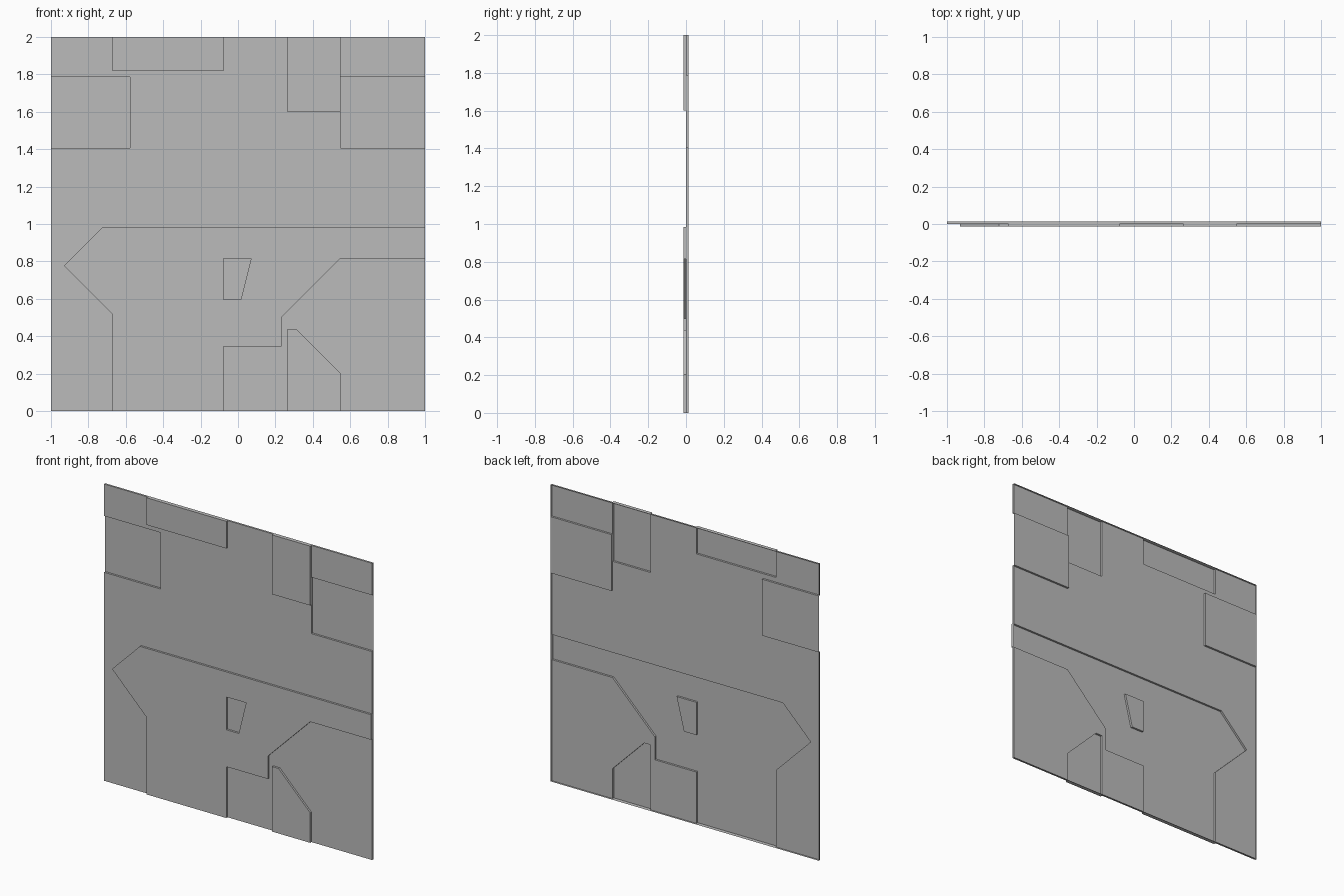
import bpy
import bmesh
from mathutils import Vector
from mathutils.geometry import delaunay_2d_cdt

cube = bpy.data.objects.get("Cube")
if cube:
    bpy.data.objects.remove(cube)

STEP = 0.0135  # depth of one relief level

grey = bpy.data.materials.new("plain_grey")
grey.use_nodes = True
grey.diffuse_color = (0.5, 0.5, 0.5, 1)
grey.node_tree.nodes["Principled BSDF"].inputs["Base Color"].default_value = (0.5, 0.5, 0.5, 1)


def rect(x0, x1, z0, z1):
    return [(x0, z0), (x1, z0), (x1, z1), (x0, z1)]


# Outlines in (x, z), counter-clockwise, each with the level change inside it
outlines = [
    (rect(-1, 1, 0, 2), 1),                     # whole sheet
    (rect(-1, -0.578, 1.405, 1.785), -1),       # right recess
    (rect(0.548, 1, 1.405, 1.785), -1),         # left recess
    (rect(-0.672, -0.078, 1.817, 2), 1),        # wide top panel
    (rect(0.264, 0.548, 1.6, 2), 1),            # tall top panel
    ([(0.264, 0), (0.548, 0), (0.548, 0.202),
      (0.312, 0.438), (0.264, 0.438)], 1),      # small foot panel
    ([(-0.672, 0), (-0.078, 0), (-0.078, 0.346), (0.232, 0.346),
      (0.232, 0.5), (0.548, 0.816), (1, 0.816), (1, 0.985),
      (-0.722, 0.985), (-0.93, 0.777), (-0.672, 0.519)], 1),  # large panel
    ([(-0.078, 0.595), (0.015, 0.595),
      (0.07, 0.816), (-0.078, 0.816)], -1),     # window in the large panel
]

# Split the sheet along all outlines
points, loops = [], []
for outline, _ in outlines:
    loops.append(list(range(len(points), len(points) + len(outline))))
    points += [Vector(p) for p in outline]
verts, _, tris, _, _, sources = delaunay_2d_cdt(points, [], loops, 1, 1e-5)
levels = [sum(outlines[i][1] for i in src) for src in sources]

# Level on the left side of each directed edge; outside the sheet counts as zero
side = {}
for tri, level in zip(tris, levels):
    for a, b in zip(tri, tri[1:] + tri[:1]):
        side[a, b] = level


def build_level(name, level):
    """Front faces of one level, plus the walls dropping to lower levels."""
    bm = bmesh.new()
    made = {}

    def vert(i, height):
        if (i, height) not in made:
            x, z = verts[i]
            made[i, height] = bm.verts.new((x, STEP * (1 - height), z))
        return made[i, height]

    for tri, tri_level in zip(tris, levels):
        if tri_level != level:
            continue
        bm.faces.new([vert(i, level) for i in tri])
        for a, b in zip(tri, tri[1:] + tri[:1]):
            low = side.get((b, a), 0)
            if low < level:
                bm.faces.new([vert(b, level), vert(a, level), vert(a, low), vert(b, low)])
    mesh = bpy.data.meshes.new(name)
    bm.to_mesh(mesh)
    bm.free()
    mesh.materials.append(grey)
    bpy.context.collection.objects.link(bpy.data.objects.new(name, mesh))


for level, name in enumerate(["recessed_panels", "main_sheet", "raised_panels"]):
    build_level(name, level)
